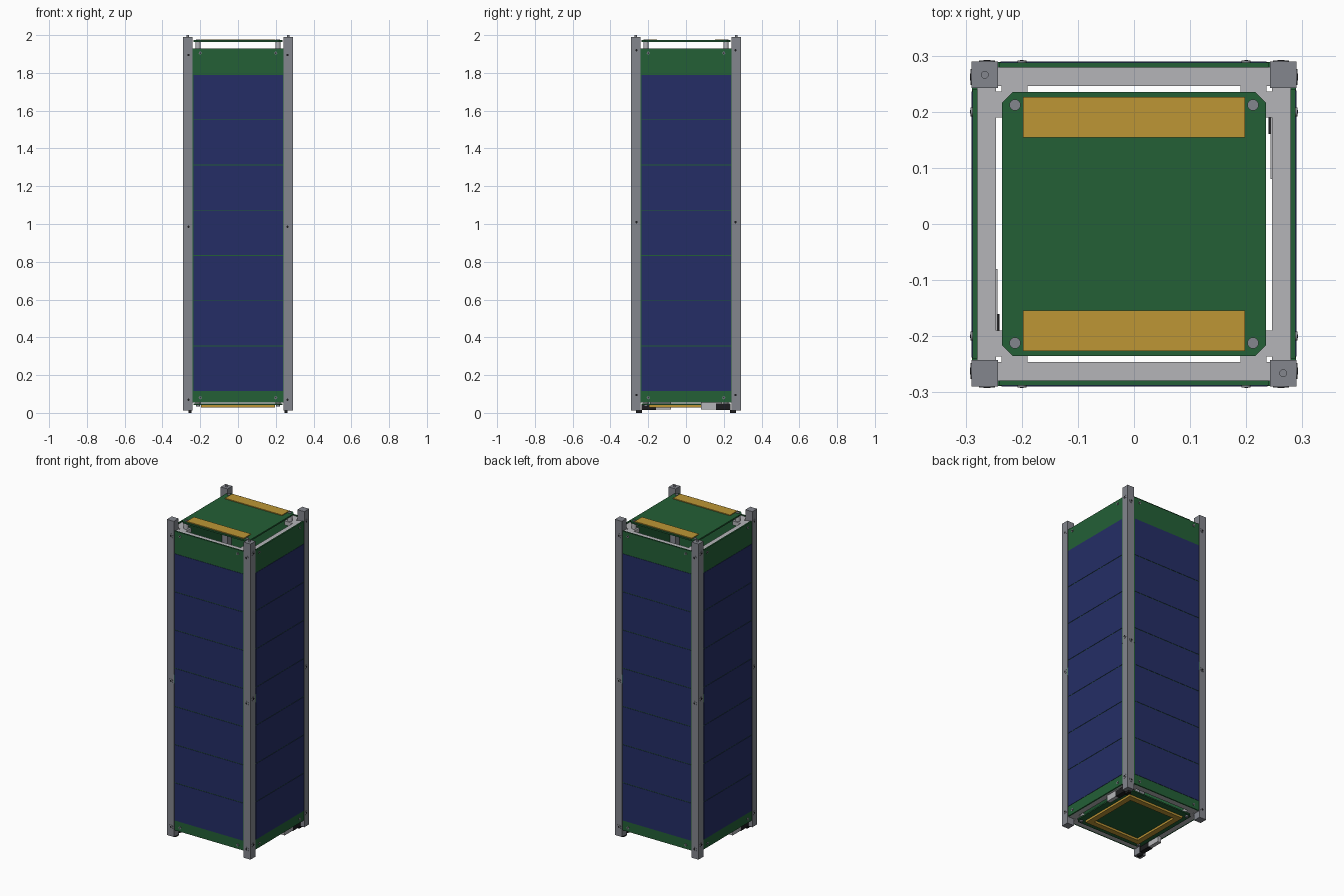
import bpy, bmesh, math
from mathutils import Matrix, Vector

if "Cube" in bpy.data.objects:
    bpy.data.objects.remove(bpy.data.objects["Cube"], do_unlink=True)


def material(name, r, g, b):
    m = bpy.data.materials.new(name)
    m.use_nodes = True
    m.diffuse_color = (r, g, b, 1)
    m.node_tree.nodes["Principled BSDF"].inputs["Base Color"].default_value = (r, g, b, 1)
    return m


RAIL = material("rail grey", 0.23, 0.24, 0.27)
FRAME = material("light aluminium", 0.46, 0.46, 0.48)
GREEN = material("board green", 0.017, 0.115, 0.037)
BLUE = material("solar cell blue", 0.018, 0.027, 0.133)
GOLD = material("antenna gold", 0.51, 0.305, 0.036)
BLACK = material("switch black", 0.012, 0.012, 0.013)


def finish(name, bm, mat, turn):
    """Turn the mesh by quarter turns about z and link it."""
    bmesh.ops.transform(bm, matrix=Matrix.Rotation(turn * math.pi / 2, 4, "Z"), verts=bm.verts)
    bmesh.ops.recalc_face_normals(bm, faces=bm.faces)
    me = bpy.data.meshes.new(name)
    bm.to_mesh(me)
    bm.free()
    me.materials.append(mat)
    ob = bpy.data.objects.new(name, me)
    bpy.context.collection.objects.link(ob)
    return ob


def prism(name, pts, z0, z1, mat, turn=0):
    bm = bmesh.new()
    face = bm.faces.new([bm.verts.new((x, y, z0)) for x, y in pts])
    ext = bmesh.ops.extrude_face_region(bm, geom=[face], use_keep_orig=True)
    top = [v for v in ext["geom"] if isinstance(v, bmesh.types.BMVert)]
    bmesh.ops.translate(bm, verts=top, vec=(0, 0, z1 - z0))
    return finish(name, bm, mat, turn)


def box(name, x0, x1, y0, y1, z0, z1, mat, turn=0):
    return prism(name, [(x0, y0), (x1, y0), (x1, y1), (x0, y1)], z0, z1, mat, turn)


def rod(name, start, end, r, mat, turn=0, sides=20):
    a, b = Vector(start), Vector(end)
    bm = bmesh.new()
    bmesh.ops.create_cone(bm, cap_ends=True, segments=sides, radius1=r, radius2=r, depth=(b - a).length)
    aim = (b - a).to_track_quat("Z", "Y").to_matrix().to_4x4()
    bmesh.ops.transform(bm, matrix=Matrix.Translation((a + b) / 2) @ aim, verts=bm.verts)
    for f in bm.faces:
        f.smooth = len(f.verts) == 4
    for e in bm.edges:
        e.smooth = all(f.smooth for f in e.link_faces)
    return finish(name, bm, mat, turn)


def screw(name, x, z, r, turn):
    """Socket screw on the face towards -y."""
    rod(name, (x, -0.28, z), (x, -0.2915, z), r, RAIL, turn)
    rod(name + "_socket", (x, -0.28, z), (x, -0.292, z), r * 0.5, BLACK, turn, 6)


OUT, IN = 0.29, 0.242
PITCH, CELLS, CELL_BASE = 0.2394, 7, 0.115

# Four sides: rail, circuit board, solar cells and screws
for t in range(4):
    box("corner_rail", IN, OUT, IN, OUT, 0.012, 1.99, RAIL, t)
    box("side_board", -0.24, 0.24, -0.288, -0.279, 0.055, 1.93, GREEN, t)
    box("board_tab", -0.246, 0.246, -0.2885, -0.279, 0.975, 1.03, GREEN, t)
    for i in range(CELLS):
        z = CELL_BASE + i * PITCH
        box("solar_cell", -0.236, 0.238, -OUT, -0.287, z + 0.002, z + PITCH - 0.002, BLUE, t)
    shift = 0.025 * (t % 2)
    for x in (-0.262, 0.262):
        for z in (0.07, 0.985, 1.895):
            screw("rail_screw", x, z + shift, 0.014, t)
    for x in (-0.2, 0.2):
        for z in (0.08, 1.905):
            screw("board_screw", x, z, 0.008, t)

# End frames with corner lugs that leave small relief holes
lug = [(0.19, 0.248), (0.19, 0.19), (0.248, 0.19), (0.248, 0.236), (0.236, 0.236), (0.236, 0.248)]
for name, z0, z1 in (("bottom_frame", 0.055, 0.08), ("top_frame", 1.9, 1.925)):
    for t in range(4):
        box(name + "_bar", -0.246, 0.246, -0.28, -0.246, z0, z1, FRAME, t)
        prism(name + "_lug", lug, z0, z1, FRAME, t)

# End boards with clipped corners, standoffs and screws
w, c = 0.235, 0.216
outline = [(-w, -c), (-c, -w), (c, -w), (w, -c), (w, c), (c, w), (-c, w), (-w, c)]
prism("top_board", outline, 1.964, 1.973, GREEN)
prism("bottom_board", outline, 0.042, 0.05, GREEN)
for t in range(4):
    p = 0.212
    rod("top_standoff", (p, p, 1.92), (p, p, 1.965), 0.014, FRAME, t)
    rod("top_board_screw", (p, p, 1.965), (p, p, 1.977), 0.01, RAIL, t)
    rod("bottom_standoff", (p, p, 0.049), (p, p, 0.06), 0.014, FRAME, t)
    rod("bottom_board_screw", (p, p, 0.034), (p, p, 0.045), 0.01, RAIL, t)

# Gold antenna strips on top
for t in (0, 2):
    box("antenna_strip", -0.198, 0.198, -0.226, -0.154, 1.97, 1.978, GOLD, t)

# Gold square loop underneath
for t in range(4):
    a, b = 0.195, 0.16
    prism("antenna_loop", [(-a, -a), (a, -a), (b, -b), (-b, -b)], 0.029, 0.043, GOLD, t)

# Separation switches and alignment pins on opposite corners
for t in (0, 2):
    box("switch_body", 0.243, 0.268, 0.08, 0.19, 0.017, 0.055, FRAME, t)
    box("switch_cap", 0.24, 0.27, 0.16, 0.235, 0.015, 0.05, BLACK, t)
    box("switch_foot", 0.246, 0.263, 0.232, 0.266, 0.0, 0.016, BLACK, t)
    rod("alignment_pin", (0.266, -0.266, 1.98), (0.266, -0.266, 2.0), 0.007, RAIL, t)
